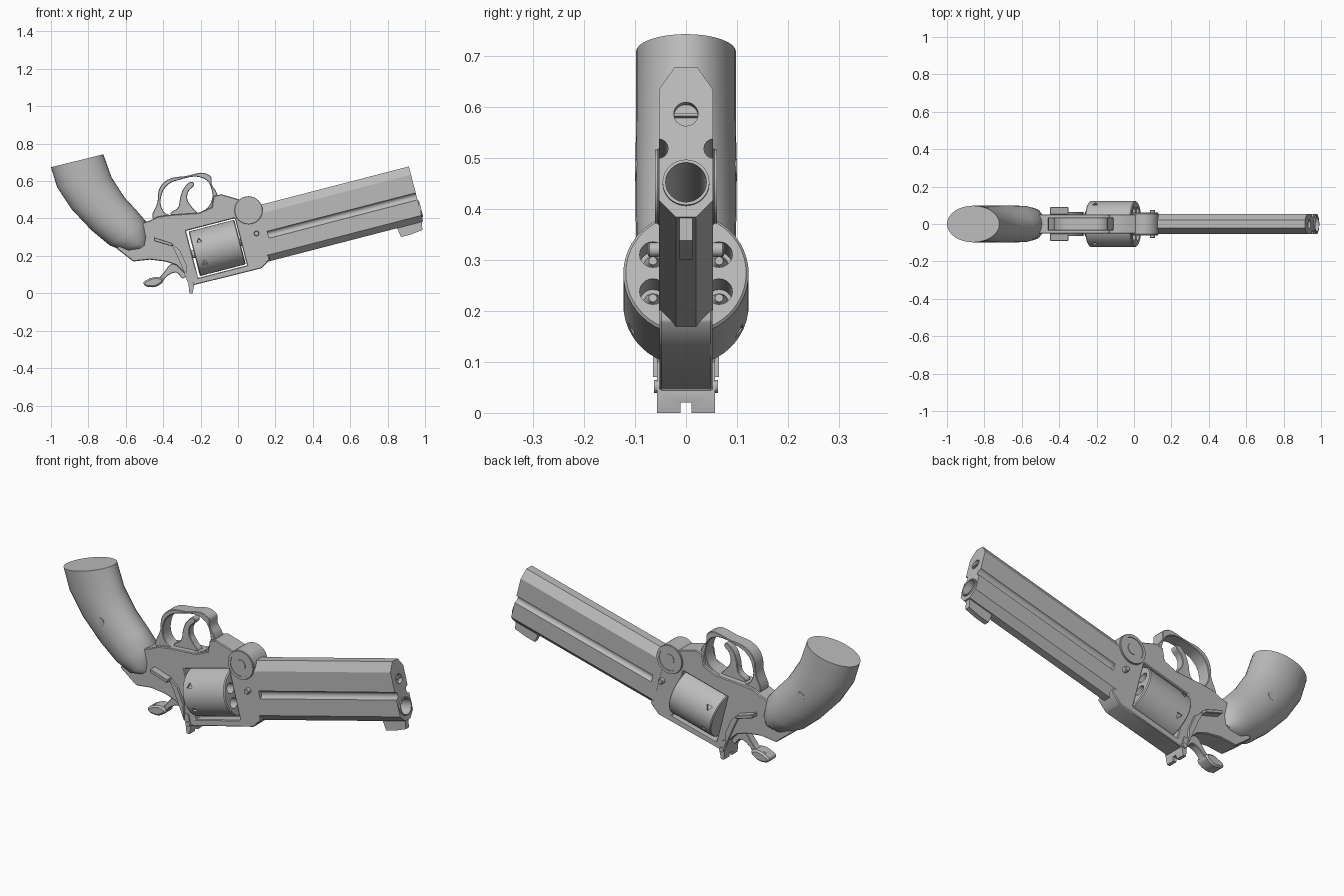
import bpy, bmesh, math
from math import pi, sin, cos
from mathutils import Matrix, Vector

cube = bpy.data.objects.get("Cube")
if cube:
    bpy.data.objects.remove(cube)

steel = bpy.data.materials.new("grey_steel")
steel.use_nodes = True
GREY = (0.5, 0.5, 0.5, 1)
steel.diffuse_color = GREY
steel.node_tree.nodes["Principled BSDF"].inputs["Base Color"].default_value = GREY

# Tilted frame: local x runs along the barrel, origin at the drum centre
TILT = Matrix.Translation((-.11, 0, .243)) @ Matrix.Rotation(math.radians(-14.5), 4, 'Y')
SIDE = Matrix.Rotation(pi / 2, 4, 'X')                       # outline drawn in x, z
CROSS = Matrix(((0, 0, 1, 0), (1, 0, 0, 0), (0, 1, 0, 0), (0, 0, 0, 1)))  # outline in y, z


def activate(ob):
    bpy.ops.object.select_all(action='DESELECT')
    ob.select_set(True)
    bpy.context.view_layer.objects.active = ob


def finish(ob, bevel=0, angle=30):
    activate(ob)
    if bevel:
        mod = ob.modifiers.new("edge", 'BEVEL')
        mod.width, mod.segments, mod.limit_method = bevel, 1, 'ANGLE'
        bpy.ops.object.modifier_apply(modifier=mod.name)
    bpy.ops.object.shade_smooth_by_angle(angle=math.radians(angle))
    return ob


def from_bmesh(name, bm, matrix=Matrix()):
    bmesh.ops.recalc_face_normals(bm, faces=bm.faces)
    mesh = bpy.data.meshes.new(name)
    bm.to_mesh(mesh)
    bm.free()
    mesh.materials.append(steel)
    mesh.transform(matrix)
    ob = bpy.data.objects.new(name, mesh)
    bpy.context.collection.objects.link(ob)
    return ob


def plate(name, outlines, half, matrix=SIDE, curved=False, bevel=0):
    """Extrude a flat outline; further outlines become holes."""
    cu = bpy.data.curves.new(name, 'CURVE')
    cu.dimensions, cu.fill_mode, cu.extrude, cu.resolution_u = '2D', 'BOTH', half, 5
    for pts in outlines:
        sp = cu.splines.new('BEZIER')
        sp.bezier_points.add(len(pts) - 1)
        for bp, p in zip(sp.bezier_points, pts):
            bp.co = (*p, 0)
            bp.handle_left_type = bp.handle_right_type = 'AUTO' if curved else 'VECTOR'
        sp.use_cyclic_u = True
    tmp = bpy.data.objects.new(name, cu)
    bpy.context.collection.objects.link(tmp)
    activate(tmp)
    bpy.ops.object.convert(target='MESH')
    tmp = bpy.context.view_layer.objects.active
    bm = bmesh.new()
    bm.from_mesh(tmp.data)
    bpy.data.objects.remove(tmp)
    bmesh.ops.remove_doubles(bm, verts=bm.verts, dist=1e-4)
    bmesh.ops.dissolve_limit(bm, angle_limit=.01, verts=bm.verts, edges=bm.edges)
    return finish(from_bmesh(name, bm, matrix), bevel)


def rod(name, r, start, end, matrix, seg=32, bevel=0, r2=None):
    """Cylinder along the local z axis of matrix."""
    bm = bmesh.new()
    bmesh.ops.create_cone(bm, cap_ends=True, segments=seg, radius1=r, radius2=r if r2 is None else r2,
                          depth=end - start, matrix=Matrix.Translation((0, 0, (start + end) / 2)))
    return finish(from_bmesh(name, bm, matrix), bevel)


def box(name, size, centre, matrix=Matrix()):
    bm = bmesh.new()
    bmesh.ops.create_cube(bm, size=1, matrix=Matrix.Translation(centre) @ Matrix.Diagonal((*size, 1)))
    return from_bmesh(name, bm, matrix)


def cut(ob, *cutters):
    for c in cutters:
        activate(ob)
        mod = ob.modifiers.new("cut", 'BOOLEAN')
        mod.operation, mod.solver, mod.object = 'DIFFERENCE', 'EXACT', c
        bpy.ops.object.modifier_apply(modifier=mod.name)
        bpy.data.objects.remove(c)
    finish(ob)


def along(y, z):
    return TILT @ Matrix.Translation((0, y, z)) @ CROSS


def across(x, z):
    return Matrix.Translation((x, 0, z)) @ SIDE


# Frame with the drum window
window = [TILT @ Vector((u, 0, v)) for u, v in ((-.14, .13), (.13, .13), (.13, -.13), (-.14, -.13))]
plate("frame", [
    [(-.65, .24), (-.53, .37), (-.47, .39), (-.43, .41), (-.36, .42), (-.21, .43), (-.14, .46),
     (-.13, .52), (-.09, .53), (-.02, .51), (.1, .47), (.17, .18), (.126, .134), (-.24, .043),
     (-.265, .05), (-.29, .11), (-.33, .15), (-.39, .17), (-.47, .18), (-.56, .17)],
    [(p.x, p.z) for p in window]], .052, bevel=.004)

# Trigger guard and trigger
plate("trigger_guard", [
    [(-.45, .39), (-.43, .49), (-.42, .56), (-.38, .605), (-.285, .626), (-.15, .63), (-.14, .58),
     (-.115, .54), (-.11, .47), (-.2, .41), (-.36, .4)],
    [(-.405, .45), (-.41, .52), (-.38, .575), (-.32, .605), (-.18, .612), (-.14, .55), (-.143, .49),
     (-.18, .445), (-.26, .425), (-.37, .42)]], .035, curved=True, bevel=.003)
plate("trigger", [[(-.36, .42), (-.32, .46), (-.307, .52), (-.286, .567), (-.245, .595), (-.235, .583),
                   (-.265, .545), (-.27, .5), (-.245, .46), (-.22, .42)]], .02, curved=True, bevel=.003)

# Barrel with side grooves, bore and front pin hole
half = [(.022, .165), (.053, .12), (.053, -.105), (.02, -.139)]
barrel = plate("barrel", [half + [(-y, z) for y, z in reversed(half)]], .43,
               TILT @ Matrix.Translation((.67, 0, 0)) @ CROSS)
BORE = along(0, -.07)
cut(barrel, rod("bore_cutter", .04, .8, 1.2, BORE), rod("pin_cutter", .024, 1.08, 1.2, along(0, .07)),
    *[rod("groove_cutter", .02, .28, 1.2, along(s * .055, 0), 16) for s in (1, -1)])
crown = rod("muzzle_crown", .046, 1.09, 1.107, BORE)
cut(crown, rod("crown_cutter", .04, 1, 1.2, BORE))
box("front_pin_slot", (.015, .046, .006), (1.088, 0, .07), TILT)
plate("front_sight", [[(.955, -.13), (.965, -.19), (1.02, -.19), (1.085, -.182), (1.095, -.13)]],
      .013, TILT @ SIDE)

# Drum with chambers, stop notches and rounds
AXIS = along(0, 0)
drum = rod("drum", .123, -.128, .125, AXIS, 48, .005)
cutters, angles = [], [pi / 2 + k * pi / 3 for k in range(6)]
for a in angles:
    cutters.append(rod("chamber_cutter", .026, .04, .2, along(.075 * cos(a), .075 * sin(a)), 20))
    radial = TILT @ Matrix.Rotation(a - pi / 2, 4, 'X') @ Matrix.Translation((-.085, 0, 0))
    cutters.append(rod("notch_cutter", .018, .112, .14, radial, 3))
cut(drum, *cutters)
for a in angles:
    rod("round_tip", .021, .03, .075, along(.075 * cos(a), .075 * sin(a)), 16, r2=.008)
rod("drum_axle", .022, -.145, .14, AXIS, 20)

# Hinge disc and cross screws
rod("hinge_disc", .075, -.058, .058, across(.056, .444), 40, .004)
for s in (1, -1):
    ring = rod("hinge_rim", .073, s * .058 - .003, s * .058 + .003, across(.056, .444), 40)
    cut(ring, rod("rim_cutter", .058, -.1, .1, across(.056, .444), 32))
rod("hinge_screw", .028, -.061, .061, across(.056, .444), 20)
rod("frame_screw", .014, -.075, .075, across(.099, .32), 16, .003)
rod("sight_screw", .013, -.063, .063, across(-.25, .052), 16)
rod("grip_screw", .022, -.1, .1, across(-.735, .476), 20)

# Hammer and its thumb spur
plate("hammer", [[(-.28, .16), (-.36, .155), (-.39, .12), (-.43, .08), (-.48, .075), (-.46, .045),
                  (-.42, .045), (-.38, .09), (-.33, .11), (-.29, .08)]], .02, curved=True, bevel=.003)
plate("hammer_spur", [[(-.42, .085), (-.48, .075), (-.505, .052), (-.47, .033), (-.42, .045),
                       (-.4, .07)]], .036, curved=True, bevel=.008)

# Rear sight with notch
sight = plate("rear_sight", [[(-.29, .11), (-.265, .05), (-.26, 0), (-.243, 0), (-.235, .04),
                              (-.25, .1)]], .057)
cut(sight, box("sight_cutter", (.2, .022, .04), (-.25, 0, 0)))

# Thumb levers on both sides
for s, side in ((1, "right"), (-1, "left")):
    plate(side + "_lever_pad", [[(-.45, .3), (-.35, .268), (-.35, .25), (-.45, .28)]], .02,
          Matrix.Translation((0, -s * .07, 0)) @ SIDE, bevel=.003)
    plate(side + "_lever_arm", [[(-.36, .27), (-.31, .23), (-.275, .15), (-.27, .07), (-.295, .13),
                                 (-.33, .21)]], .008, Matrix.Translation((0, -s * .057, 0)) @ SIDE)

# Grip lofted through oval sections: back point, front point, half width
stations = [((-1, .674), (-.72, .743), .098), ((-.967, .567), (-.676, .62), .098),
            ((-.89, .45), (-.607, .513), .099), ((-.783, .337), (-.543, .444), .099),
            ((-.687, .257), (-.493, .385), .097), ((-.6, .22), (-.479, .31), .085),
            ((-.537, .23), (-.487, .267), .06)]
bm = bmesh.new()
rings, n = [], 32
for back, front, w in stations:
    b, f = Vector((back[0], 0, back[1])), Vector((front[0], 0, front[1]))
    rings.append([bm.verts.new((b + f) / 2 + (f - b) / 2 * cos(t) + Vector((0, w * sin(t), 0)))
                  for t in (2 * pi * i / n for i in range(n))])
for r, q in zip(rings, rings[1:]):
    for i in range(n):
        bm.faces.new((r[i], r[(i + 1) % n], q[(i + 1) % n], q[i]))
bm.faces.new(rings[0])
bm.faces.new(rings[-1])
finish(from_bmesh("grip", bm), angle=40)
